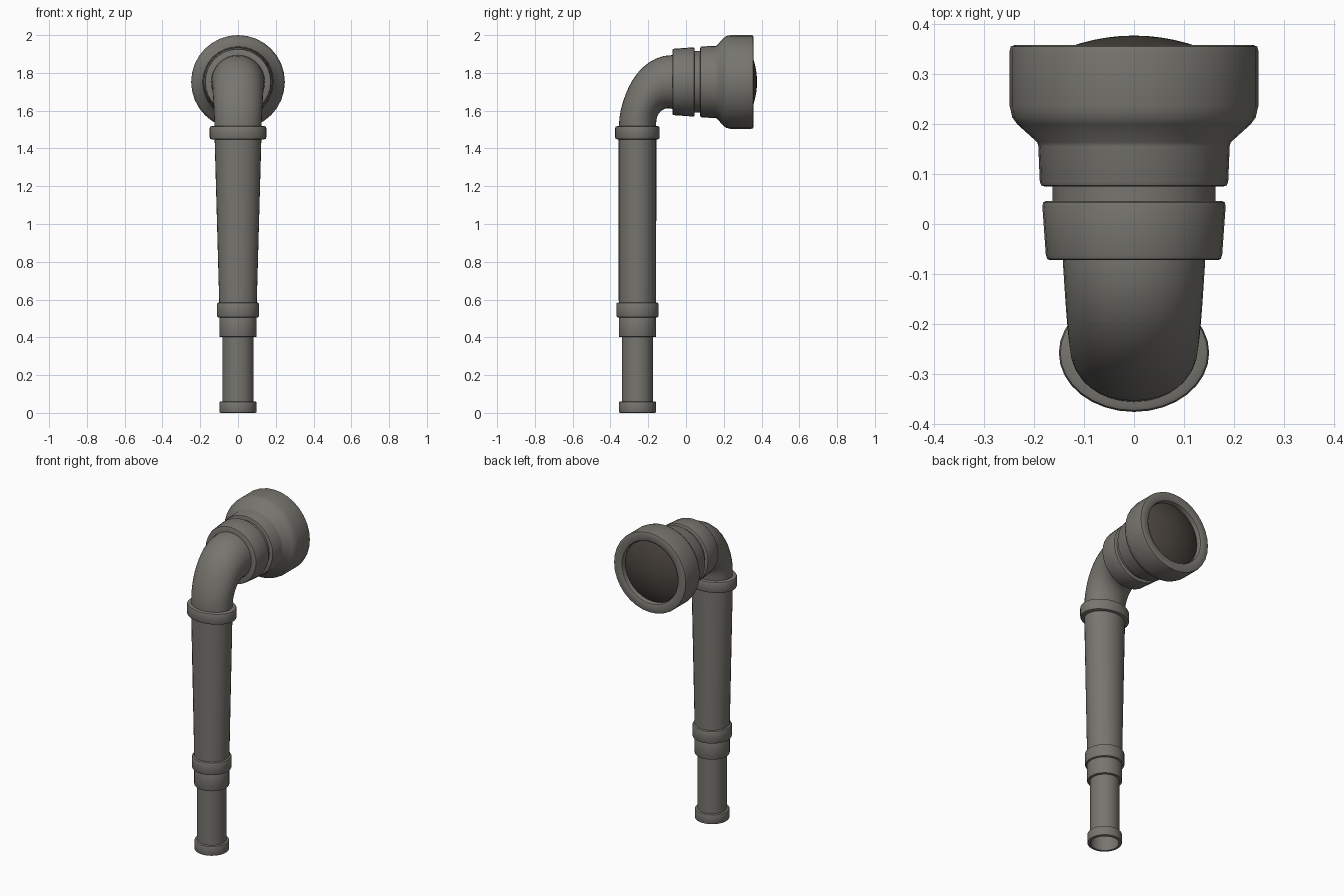
import bpy, bmesh, math
from mathutils import Vector

if "Cube" in bpy.data.objects:
    bpy.data.objects.remove(bpy.data.objects["Cube"])

N = 32          # sides of every round part
PY = -0.257     # y of the upright pipe
HZ = 1.752      # z of the horn axis


def material(name, col):
    m = bpy.data.materials.new(name)
    m.diffuse_color = (*col, 1)
    m.use_nodes = True
    m.node_tree.nodes["Principled BSDF"].inputs["Base Color"].default_value = m.diffuse_color
    return m


GREY = material("warm grey metal", (0.185, 0.178, 0.158))
DARK = material("dark brown glass", (0.066, 0.056, 0.047))


def loft(name, rings, mat, closed=False, cap_end=False):
    """Skin a list of (centre, u axis, v axis) elliptical rings."""
    bm = bmesh.new()
    loops = []
    for c, u, v in rings:
        loops.append([bm.verts.new(Vector(c)
                      + Vector(u) * math.cos(2 * math.pi * i / N)
                      + Vector(v) * math.sin(2 * math.pi * i / N)) for i in range(N)])
    pairs = list(zip(loops, loops[1:]))
    if closed:
        pairs.append((loops[-1], loops[0]))
    for a, b in pairs:
        for i in range(N):
            j = (i + 1) % N
            bm.faces.new((a[i], a[j], b[j], b[i]))
    if cap_end:
        bm.faces.new(loops[-1])
    bmesh.ops.recalc_face_normals(bm, faces=bm.faces)
    me = bpy.data.meshes.new(name)
    bm.to_mesh(me)
    bm.free()
    me.materials.append(mat)
    ob = bpy.data.objects.new(name, me)
    bpy.context.collection.objects.link(ob)
    bpy.ops.object.select_all(action='DESELECT')
    ob.select_set(True)
    bpy.context.view_layer.objects.active = ob
    bpy.ops.object.shade_smooth_by_angle(angle=math.radians(35))
    return ob


def upright(name, prof, closed=False):
    """prof: (rx, ry, z) rings around the upright axis."""
    return loft(name, [((0, PY, z), (rx, 0, 0), (0, ry, 0)) for rx, ry, z in prof], GREY, closed)


def horn(name, prof, mat=GREY, **kw):
    """prof: (radius, y) rings around the horizontal axis."""
    return loft(name, [((0, y, HZ), (r, 0, 0), (0, 0, r)) for r, y in prof], mat, **kw)


def collar(name, rx, ry, z0, z1, wall, b=0.01):
    """Rounded band with a hole, so the pipe passes through it."""
    upright(name, [(rx - wall, ry - wall, z0), (rx - b, ry - b, z0),
                   (rx - b * .3, ry - b * .3, z0 + b * .3), (rx, ry, z0 + b),
                   (rx, ry, z1 - b), (rx - b * .3, ry - b * .3, z1 - b * .3),
                   (rx - b, ry - b, z1), (rx - wall, ry - wall, z1)], closed=True)


# upright pipe sections and collars
collar("base_collar", 0.098, 0.098, 0.0, 0.06, 0.018, 0.006)
upright("lower_pipe", [(0.083, 0.083, 0.035), (0.083, 0.083, 0.41)])
collar("step_sleeve", 0.099, 0.099, 0.402, 0.51, 0.025, 0.004)
collar("middle_collar", 0.112, 0.112, 0.505, 0.585, 0.025)
upright("tapered_pipe", [(0.099, 0.099, 0.57), (0.124, 0.1, 1.46)])
collar("upper_collar", 0.15, 0.118, 1.448, 1.518, 0.035)

# elbow: elliptical sections swept through a quarter turn
rings = []
for k in range(13):
    t = k / 12
    a = t * math.pi / 2
    s = max(0, (t - 0.2) / 0.8)
    rx, rv = 0.124 + 0.018 * t, 0.098 + 0.044 * s * s * (3 - 2 * s)
    c = (0, -0.075 - 0.182 * math.cos(a), 1.517 + (HZ - 1.517) * math.sin(a))
    rings.append((c, (rx, 0, 0), (0, math.cos(a) * rv, -math.sin(a) * rv)))
first = rings[0]
rings.insert(0, ((0, PY, 1.46), first[1], first[2]))
last = rings[-1]
rings.append(((0, -0.04, HZ), last[1], last[2]))
loft("elbow", rings, GREY)

# horn bands
horn("neck_band", [(0.13, -0.072), (0.168, -0.072), (0.173, -0.070), (0.176, -0.062),
                   (0.183, 0.036), (0.181, 0.043), (0.175, 0.046), (0.13, 0.046)], closed=True)
horn("neck_groove", [(0.163, 0.03), (0.163, 0.09)])
horn("horn_bell", [(0.14, 0.075), (0.179, 0.075), (0.185, 0.077), (0.188, 0.084),
                   (0.191, 0.155), (0.193, 0.163), (0.233, 0.199), (0.243, 0.213),
                   (0.248, 0.235), (0.248, 0.346), (0.246, 0.354), (0.239, 0.357),
                   (0.2, 0.357), (0.193, 0.353), (0.190, 0.345), (0.190, 0.3)])

# domed dark glass in the mouth
R = 0.38
horn("mouth_dome", [(R * math.sin(a), 0.376 - R * (1 - math.cos(a)))
                    for a in [0.535 * (1 - k / 8) + 0.01 for k in range(9)]], DARK, cap_end=True)
